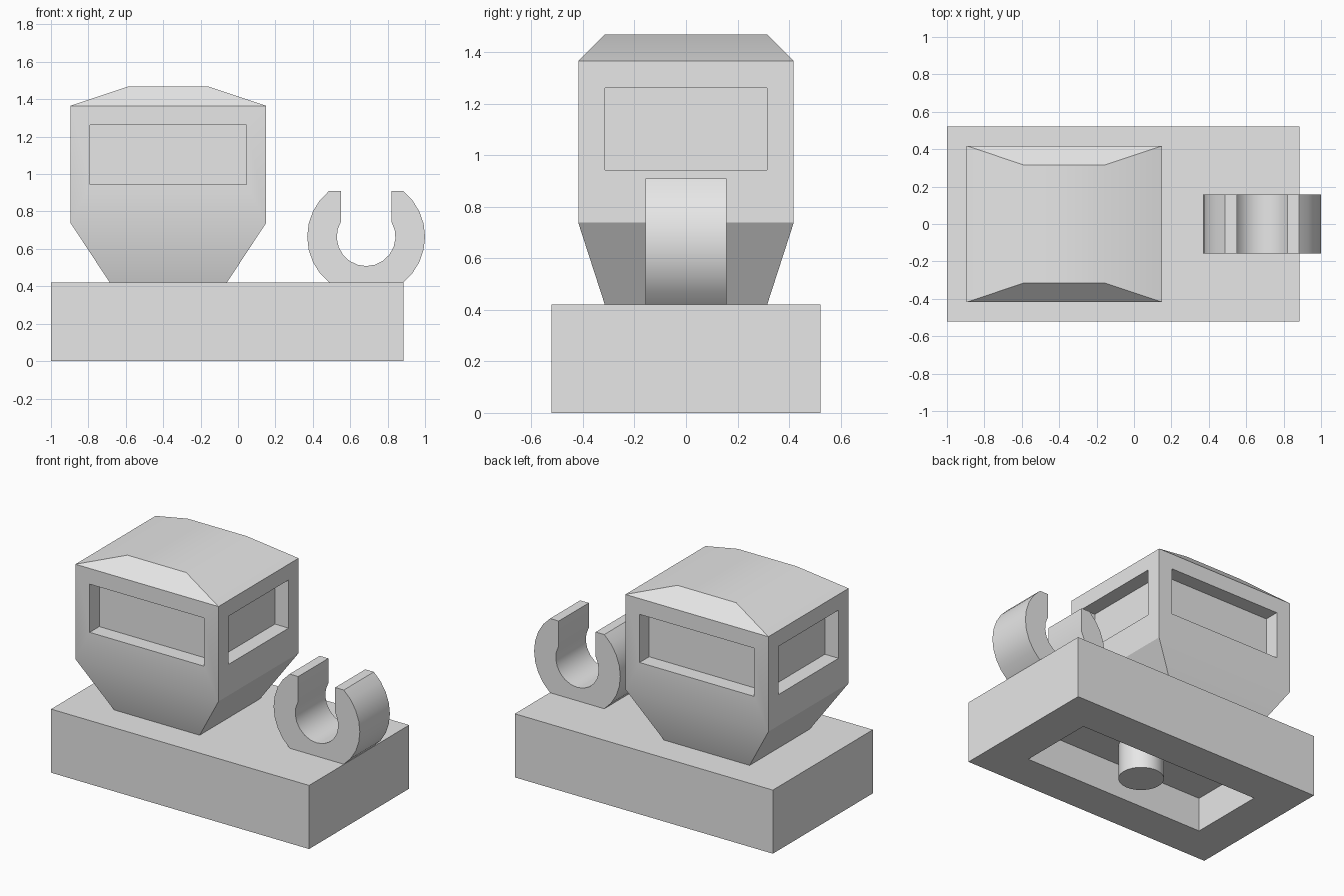
import bpy, bmesh, math
from mathutils import Vector

cube = bpy.data.objects.get("Cube")
if cube:
    bpy.data.objects.remove(cube, do_unlink=True)

grey = bpy.data.materials.new("plain_grey")
grey.use_nodes = True
grey.diffuse_color = (0.8, 0.8, 0.8, 1)
grey.node_tree.nodes["Principled BSDF"].inputs["Base Color"].default_value = (0.8, 0.8, 0.8, 1)


def finish(bm, name):
    """Turn a bmesh into a named grey object with sharp edges kept."""
    bm.normal_update()
    mesh = bpy.data.meshes.new(name)
    bm.to_mesh(mesh)
    bm.free()
    mesh.materials.append(grey)
    obj = bpy.data.objects.new(name, mesh)
    bpy.context.collection.objects.link(obj)
    bpy.ops.object.select_all(action='DESELECT')
    obj.select_set(True)
    bpy.context.view_layer.objects.active = obj
    bpy.ops.object.shade_smooth_by_angle(angle=math.radians(30))


def loft(rings):
    """Stack of centred rectangles (half x, half y, z), capped at both ends."""
    bm = bmesh.new()
    loops = [[bm.verts.new((cx + sx * hx, sy * hy, z))
              for sx, sy in ((-1, -1), (1, -1), (1, 1), (-1, 1))]
             for cx, hx, hy, z in rings]
    for low, high in zip(loops, loops[1:]):
        for i in range(4):
            j = (i + 1) % 4
            bm.faces.new((low[i], low[j], high[j], high[i]))
    bm.faces.new(loops[0][::-1])
    bm.faces.new(loops[-1])
    bm.normal_update()
    return bm


def recess(bm, face, border, depth, sill=None):
    """Inset a face, optionally raise its lower edge, and push it inwards."""
    normal = face.normal.copy()
    bmesh.ops.inset_individual(bm, faces=[face], thickness=border, use_even_offset=True)
    if sill is not None:
        for v in sorted(face.verts, key=lambda v: v.co.z)[:2]:
            v.co.z = sill
    pushed = bmesh.ops.extrude_discrete_faces(bm, faces=[face])["faces"][0]
    bmesh.ops.translate(bm, verts=pushed.verts, vec=-normal * depth)


# Base slab, hollow underneath
base_x = -0.0575
bm = loft([(base_x, 0.9425, 0.522, 0), (base_x, 0.9425, 0.522, 0.42)])
bm.faces.ensure_lookup_table()
underside = min(bm.faces, key=lambda f: f.normal.z)
recess(bm, underside, 0.26, 0.23)
finish(bm, "base")

# Round pin inside the hollow
bm = bmesh.new()
bmesh.ops.create_cone(bm, cap_ends=True, segments=24, radius1=0.14, radius2=0.14, depth=0.24)
bmesh.ops.translate(bm, verts=bm.verts, vec=(base_x, 0, 0.12))
finish(bm, "base_pin")

# Cabin with tapered foot, hipped roof and a recessed window on every wall
cx = -0.3725
bm = loft([(cx, 0.313, 0.315, 0.42), (cx, 0.5225, 0.418, 0.738),
           (cx, 0.5225, 0.418, 1.365), (cx, 0.215, 0.315, 1.468)])
for wall in [f for f in bm.faces if abs(f.normal.z) < 0.01]:
    recess(bm, wall, 0.104, 0.1, sill=0.943)
finish(bm, "cabin")

# Open clip: C profile with flat top and bottom, extruded along y
centre = Vector((0.685, 0, 0.665))
outer, inner, flat, gap = 0.315, 0.157, 0.245, 0.135


def arc(radius, start, end, steps):
    return [(radius * math.cos(a), radius * math.sin(a))
            for a in (start + (end - start) * i / steps for i in range(steps + 1))]


lim = math.asin(flat / outer)
mouth = math.acos(gap / inner)
profile = (arc(outer, -lim, lim, 8) + [(gap, flat)]
           + arc(inner, mouth, -math.pi - mouth, 14) + [(-gap, flat)]
           + arc(outer, math.pi - lim, math.pi + lim, 8))
bm = bmesh.new()
front = bm.faces.new([bm.verts.new(centre + Vector((x, -0.157, z))) for x, z in profile])
grown = bmesh.ops.extrude_face_region(bm, geom=[front], use_keep_orig=True)["geom"]
bmesh.ops.translate(bm, verts=[g for g in grown if isinstance(g, bmesh.types.BMVert)],
                    vec=(0, 0.314, 0))
bmesh.ops.recalc_face_normals(bm, faces=bm.faces)
finish(bm, "clip")
